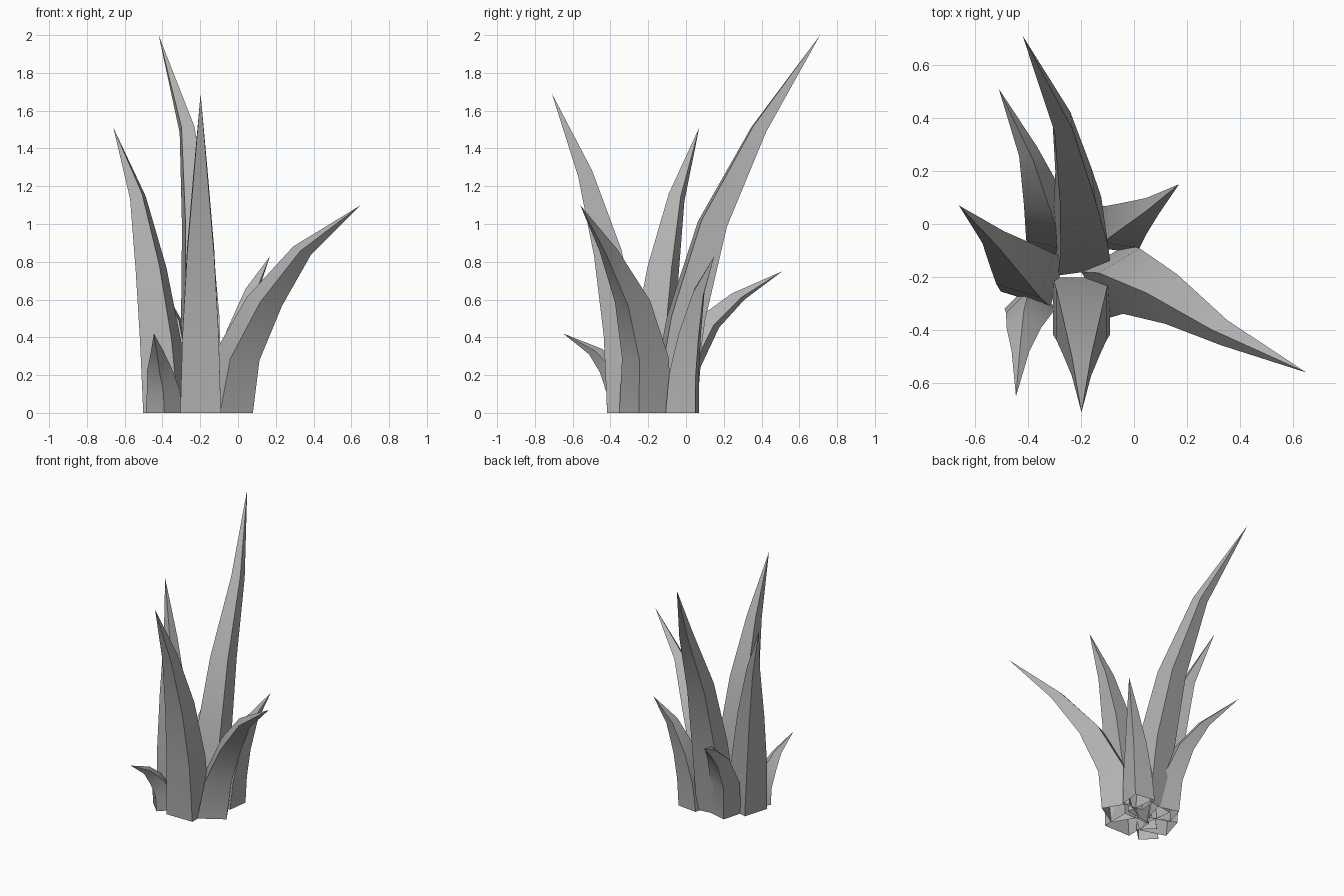
import bpy, bmesh
from math import cos, sin, radians
from mathutils import Vector

if "Cube" in bpy.data.objects:
    bpy.data.objects.remove(bpy.data.objects["Cube"])

TAPER = (1.0, 0.89, 0.67, 0.34)   # thickness at each ring
TILT = (0.0, 0.1, 0.25, 0.45)     # how far each ring leans into the bend

grey = bpy.data.materials.new("dark_grey")
grey.diffuse_color = (0.45, 0.45, 0.45, 1)
grey.use_nodes = True
grey.node_tree.nodes["Principled BSDF"].inputs["Base Color"].default_value = grey.diffuse_color


def leaf(name, radius, angle, path):
    """Four-sided bent spike, open below: four rings along the path, then a point."""
    bm = bmesh.new()
    tip = Vector(path[-1])
    lean = Vector((tip.x - path[0][0], tip.y - path[0][1], 0)).normalized()
    rings = []
    for centre, taper, tilt in zip(path[:-1], TAPER, TILT):
        ring = []
        for i in range(4):
            a = radians(angle + 90 * i)
            off = Vector((cos(a), sin(a), 0)) * radius * taper
            off.z = -tilt * off.dot(lean)
            ring.append(bm.verts.new(Vector(centre) + off))
        rings.append(ring)
    top = bm.verts.new(tip)
    for i in range(4):
        j = (i + 1) % 4
        for lo, hi in zip(rings, rings[1:]):
            bm.faces.new((lo[i], lo[j], hi[j], hi[i]))
        bm.faces.new((rings[-1][i], rings[-1][j], top))
    mesh = bpy.data.meshes.new(name)
    bm.to_mesh(mesh)
    bm.free()
    mesh.materials.append(grey)
    # Smooth along the leaf, sharp at its four corners
    mesh.shade_smooth()
    mesh.set_sharp_from_angle(angle=radians(50))
    bpy.context.collection.objects.link(bpy.data.objects.new(name, mesh))


# Tall leaves
leaf("back_leaf", 0.143, 53, [(-0.2, -0.08, 0), (-0.2, 0.0, 0.5),
     (-0.22, 0.14, 1.0), (-0.27, 0.385, 1.5), (-0.42, 0.71, 2.0)])
leaf("front_leaf", 0.152, 45, [(-0.198, -0.31, 0), (-0.198, -0.34, 0.42),
     (-0.198, -0.415, 0.85), (-0.198, -0.535, 1.27), (-0.198, -0.71, 1.69)])
leaf("left_leaf", 0.138, 28, [(-0.38, -0.19, 0), (-0.41, -0.17, 0.38),
     (-0.46, -0.12, 0.76), (-0.53, -0.05, 1.14), (-0.66, 0.07, 1.51)])
leaf("right_leaf", 0.143, -14, [(-0.06, -0.215, 0), (-0.01, -0.215, 0.29),
     (0.14, -0.283, 0.59), (0.34, -0.41, 0.86), (0.65, -0.56, 1.10)])

# Short leaves
leaf("right_back_leaf", 0.112, 38, [(-0.06, -0.02, 0), (-0.04, -0.01, 0.21),
     (0.0, 0.02, 0.42), (0.07, 0.068, 0.64), (0.17, 0.15, 0.83)])
leaf("left_back_leaf", 0.112, 30, [(-0.30, -0.04, 0), (-0.32, -0.01, 0.25),
     (-0.35, 0.11, 0.47), (-0.40, 0.275, 0.615), (-0.51, 0.51, 0.75)])
leaf("left_front_leaf", 0.098, 0, [(-0.39, -0.32, 0), (-0.395, -0.335, 0.12),
     (-0.415, -0.39, 0.23), (-0.428, -0.48, 0.325), (-0.445, -0.65, 0.42)])
